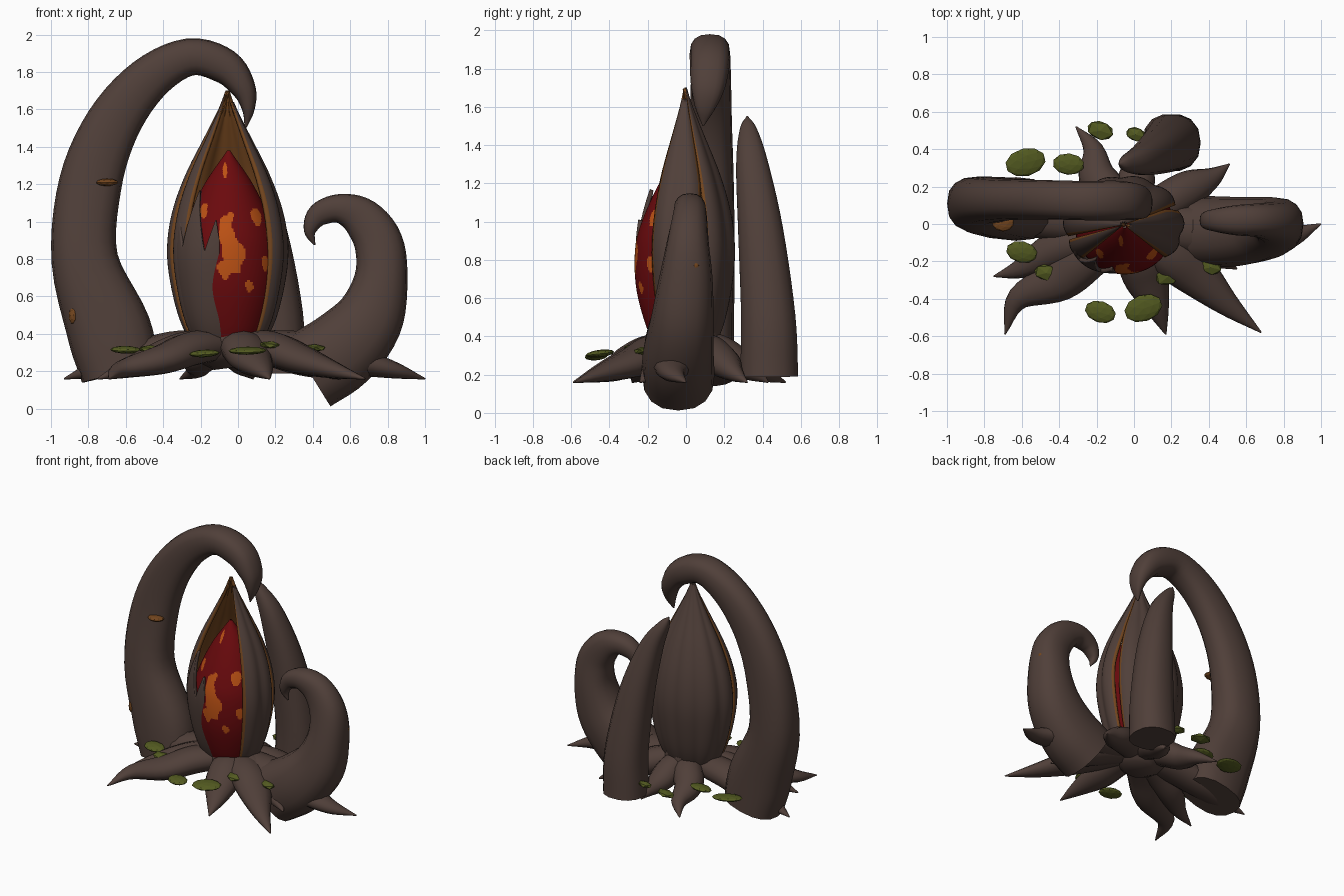
import bpy, math, random
from mathutils import Vector

if "Cube" in bpy.data.objects:
    bpy.data.objects.remove(bpy.data.objects["Cube"])
random.seed(4)

def mat(name, c):
    m = bpy.data.materials.new(name)
    m.diffuse_color = (*c, 1)
    m.use_nodes = True
    m.node_tree.nodes["Principled BSDF"].inputs["Base Color"].default_value = m.diffuse_color
    return m

BARK = mat("dark bark", (0.080, 0.050, 0.041))
RED = mat("deep red", (0.145, 0.003, 0.004))
ORANGE = mat("glow orange", (0.50, 0.082, 0.007))
WOOD = mat("brown rim", (0.17, 0.060, 0.013))
GREEN = mat("moss green", (0.088, 0.105, 0.015))

def make(name, verts, faces, mats, idx=None, angle=40):
    me = bpy.data.meshes.new(name)
    me.from_pydata(verts, [], faces)
    ob = bpy.data.objects.new(name, me)
    bpy.context.collection.objects.link(ob)
    for m in mats:
        me.materials.append(m)
    if idx:
        for p, i in zip(me.polygons, idx):
            p.material_index = i
    bpy.ops.object.select_all(action='DESELECT')
    ob.select_set(True)
    bpy.context.view_layer.objects.active = ob
    bpy.ops.object.shade_smooth_by_angle(angle=math.radians(angle))
    return ob

def spline(keys, steps):
    # Catmull-Rom through tuples of any length
    k = [Vector(p) for p in keys]
    k = [k[0] * 2 - k[1]] + k + [k[-1] * 2 - k[-2]]
    out = []
    for i in range(1, len(k) - 2):
        a, b, c, d = k[i - 1:i + 3]
        for s in range(steps):
            t = s / steps
            out.append(0.5 * (2 * b + (c - a) * t + (2 * a - 5 * b + 4 * c - d) * t * t
                              + (3 * b - a - 3 * c + d) * t ** 3))
    return out + [k[-2]]

def tube(name, keys, ref, sides=12, steps=5, power=1.0):
    # keys: x, y, z, radius across ref, radius along ref; power < 1 makes it boxier
    pts = spline(keys, steps)
    pos = [Vector(p[:3]) for p in pts]
    verts, faces, n = [], [], len(pts)
    sp = lambda v: math.copysign(abs(v) ** power, v)
    for i, p in enumerate(pts):
        t = (pos[min(i + 1, n - 1)] - pos[max(i - 1, 0)]).normalized()
        b = (Vector(ref) - t * t.dot(Vector(ref))).normalized()
        c = t.cross(b)
        for s in range(sides):
            a = 2 * math.pi * s / sides
            verts.append(pos[i] + c * sp(math.cos(a)) * max(p[3], .004)
                         + b * sp(math.sin(a)) * max(p[4], .004))
    for i in range(n - 1):
        for s in range(sides):
            q = (s + 1) % sides
            faces.append((i * sides + s, i * sides + q, (i + 1) * sides + q, (i + 1) * sides + s))
    faces += [tuple(range(sides))[::-1], tuple(range((n - 1) * sides, n * sides))]
    return make(name, verts, faces, [BARK], None, 50)

# Three big tentacles
tube("left_tentacle", [
    (-.63, .08, .19, .21, .17), (-.69, .085, .42, .225, .165), (-.82, .105, .80, .178, .15),
    (-.79, .125, 1.2, .168, .125), (-.67, .13, 1.52, .147, .11), (-.48, .13, 1.76, .122, .105),
    (-.26, .125, 1.88, .10, .105), (-.07, .125, 1.83, .094, .105), (.03, .115, 1.71, .066, .09),
    (.055, .10, 1.6, .034, .055), (.04, .09, 1.5, .004, .004)], (0, 1, 0), 16, 5, .8)
tube("right_tentacle", [
    (.38, -.04, .20, .22, .19), (.55, -.04, .31, .215, .185), (.70, -.02, .48, .185, .165),
    (.765, 0, .70, .142, .14), (.75, .01, .89, .13, .11), (.66, .02, 1.02, .11, .09),
    (.54, .02, 1.07, .078, .08), (.43, .02, 1.035, .062, .06), (.385, .02, .95, .033, .04),
    (.41, .02, .875, .004, .004)], (0, 1, 0), 16, 5, .85)
tube("back_tentacle", [
    (.20, .435, .19, .155, .155), (.20, .43, .5, .148, .145), (.14, .39, .95, .12, .12),
    (.05, .345, 1.3, .08, .085), (-.04, .325, 1.48, .04, .045), (-.08, .32, 1.55, .004, .004)],
    (0, 1, 0), 14, 5, .85)

# Root-like leaves around the base: mid point, bend point, tip, half width
LEAVES = [("front", (.07, -.30), (.125, -.45), (.17, -.59), .125),
          ("front_left", (-.40, -.30), (-.62, -.40), (-.69, -.59), .12),
          ("front_right", (.33, -.27), (.50, -.43), (.68, -.58), .125),
          ("left", (-.45, -.15), (-.61, -.24), (-.75, -.28), .10),
          ("right", (.58, -.06), (.82, -.07), (1.0, 0), .13),
          ("back_right", (.30, .19), (.42, .25), (.51, .32), .105),
          ("back_left", (-.20, .26), (-.22, .40), (-.31, .52), .105),
          ("far_left", (-.58, .05), (-.77, .05), (-.93, .08), .12),
          ("back", (.02, .27), (.06, .36), (.08, .43), .10),
          ("side_right", (.33, -.12), (.45, -.18), (.55, -.24), .12)]
for nm, m, b, t, w in LEAVES:
    side = (-t[1], t[0], 0)
    keys = [(m[0] * .2 - .02, m[1] * .2, .34, .08, w * .85),
            (m[0] * .6 - .01, m[1] * .6, .32, .092, w),
            (m[0], m[1], .265, .08, w * .95),
            (b[0], b[1], .21, .048, w * .52),
            (t[0], t[1], .16, .004, .004)]
    tube(nm + "_leaf", keys, side, 12, 5)

# Pod: radius profiles (z, r)
HUSK = spline([(.28, .15), (.45, .245), (.65, .30), (.85, .322), (1.05, .295), (1.25, .225),
               (1.45, .125), (1.6, .05), (1.7, .012)], 6)
CORE = spline([(.28, .12), (.45, .20), (.65, .255), (.85, .262), (1.0, .225), (1.2, .13), (1.38, .008)], 22)

def radius(prof, z):
    for a, b in zip(prof, prof[1:]):
        if z <= b[0]:
            return a[1] + (b[1] - a[1]) * (z - a[0]) / (b[0] - a[0])
    return prof[-1][1]

def petal(name, a0, a1, ribs, top, edge=True, grow=1.0, pinch=0, n=None):
    # pinch moves the end angle with height so neighbouring petals close at the top
    n, rows = n or max(8, int((a1 - a0) / 4)), 30
    verts, faces, idx = [], [], []
    for j in range(rows + 1):
        for i in range(n + 1):
            u = i / n
            z = .3 + (top(u) - .3) * j / rows
            end = a1 + pinch * min(1, max(0, (z - .95) / .25))
            a = math.radians(a0 + (end - a0) * u)
            r = radius(HUSK, z) * grow * (.95 + .06 * abs(math.sin(math.pi * u * ribs)))
            verts.append((-.055 + r * math.cos(a), -.005 + .82 * r * math.sin(a), z))
    for j in range(rows):
        for i in range(n):
            k = j * (n + 1) + i
            faces.append((k, k + 1, k + n + 2, k + n + 1))
            idx.append(1 if edge and i in (0, n - 1) else 0)
    ob = make(name, verts, faces, [BARK, WOOD], idx, 35)
    s = ob.modifiers.new("thickness", 'SOLIDIFY')
    s.thickness, s.offset = .022, -1
    s.material_offset = s.material_offset_rim = 1 if edge else 0

def jagged(u):
    pts = [(0, 1.1), (.28, .86), (.52, 1.17), (.74, .84), (.93, 1.02), (1.01, .88)]
    for (a, za), (b, zb) in zip(pts, pts[1:]):
        if u <= b:
            return za + (zb - za) * (u - a) / (b - a)

petal("back_husk", 25, 194, 5, lambda u: 1.7)
petal("right_husk", -44, 18, 2, lambda u: 1.64, pinch=7)
petal("left_husk", 198, 225, 1, lambda u: 1.68)
# torn lower petal with jagged spikes
petal("torn_front_husk", 208, 262, 1, jagged, False, 1.04, 0, 50)

# Red core with orange blotches on the front: x, z, half width, half height
BLOTS = [(-.06, .95, .04, .11), (-.02, .81, .06, .09), (-.07, .75, .035, .05), (.10, 1.03, .028, .045),
         (.06, .66, .022, .03), (-.07, 1.28, .011, .045), (-.18, 1.06, .02, .04), (.145, .78, .018, .045)]
seg = 180
verts, faces, idx = [], [], []
for z, r in CORE:
    for i in range(seg):
        a = 2 * math.pi * i / seg
        verts.append(Vector((-.05 + r * math.cos(a), -.015 + .96 * r * math.sin(a), z)))
for j in range(len(CORE) - 1):
    for i in range(seg):
        q = (i + 1) % seg
        f = (j * seg + i, j * seg + q, (j + 1) * seg + q, (j + 1) * seg + i)
        c = (verts[f[0]] + verts[f[2]]) / 2
        wob = 1 + .5 * math.sin(c.x * 70) * math.cos(c.z * 45)
        hit = c.y < 0 and any(((c.x - x) / w) ** 2 + ((c.z - z) / h) ** 2 < wob for x, z, w, h in BLOTS)
        faces.append(f)
        idx.append(int(hit))
make("pod_core", verts, faces, [RED, ORANGE], idx)

# Hub under the pod
tube("base_hub", [(-.03, 0, .22, .10, .10), (-.04, 0, .3, .2, .19), (-.05, 0, .42, .2, .18)], (0, 1, 0))

def blob(name, loc, size, material, rot=(0, 0, 0), sub=2):
    bpy.ops.mesh.primitive_ico_sphere_add(subdivisions=sub, radius=1, location=loc, rotation=rot)
    ob = bpy.context.object
    ob.name, ob.scale = name, size
    ob.data.materials.append(material)

# Moss flakes
for i, (x, y, z, s) in enumerate([
        (-.18, .50, .30, .08), (.01, .48, .31, .06), (-.35, .32, .32, .085), (-.58, .33, .31, .11),
        (-.60, -.15, .315, .085), (-.47, -.26, .32, .07), (-.18, -.47, .295, .085),
        (.05, -.45, .31, .105), (.18, -.28, .34, .075), (.41, -.23, .325, .065)]):
    blob(f"moss_{i}", (x, y, z), (s, s * .68, .02), GREEN,
         (.12, random.uniform(-.06, .06), random.uniform(-.4, .4)), 2 if s > .08 else 1)

# Small woody knots
blob("tentacle_knot", (-.70, .01, 1.21), (.06, .05, .02), WOOD)
blob("low_knot", (-.88, -.02, .50), (.025, .025, .05), WOOD)
blob("right_knot", (.885, .05, .77), (.015, .02, .022), WOOD)
blob("leaf_knot", (.35, -.37, .275), (.03, .03, .012), WOOD)
